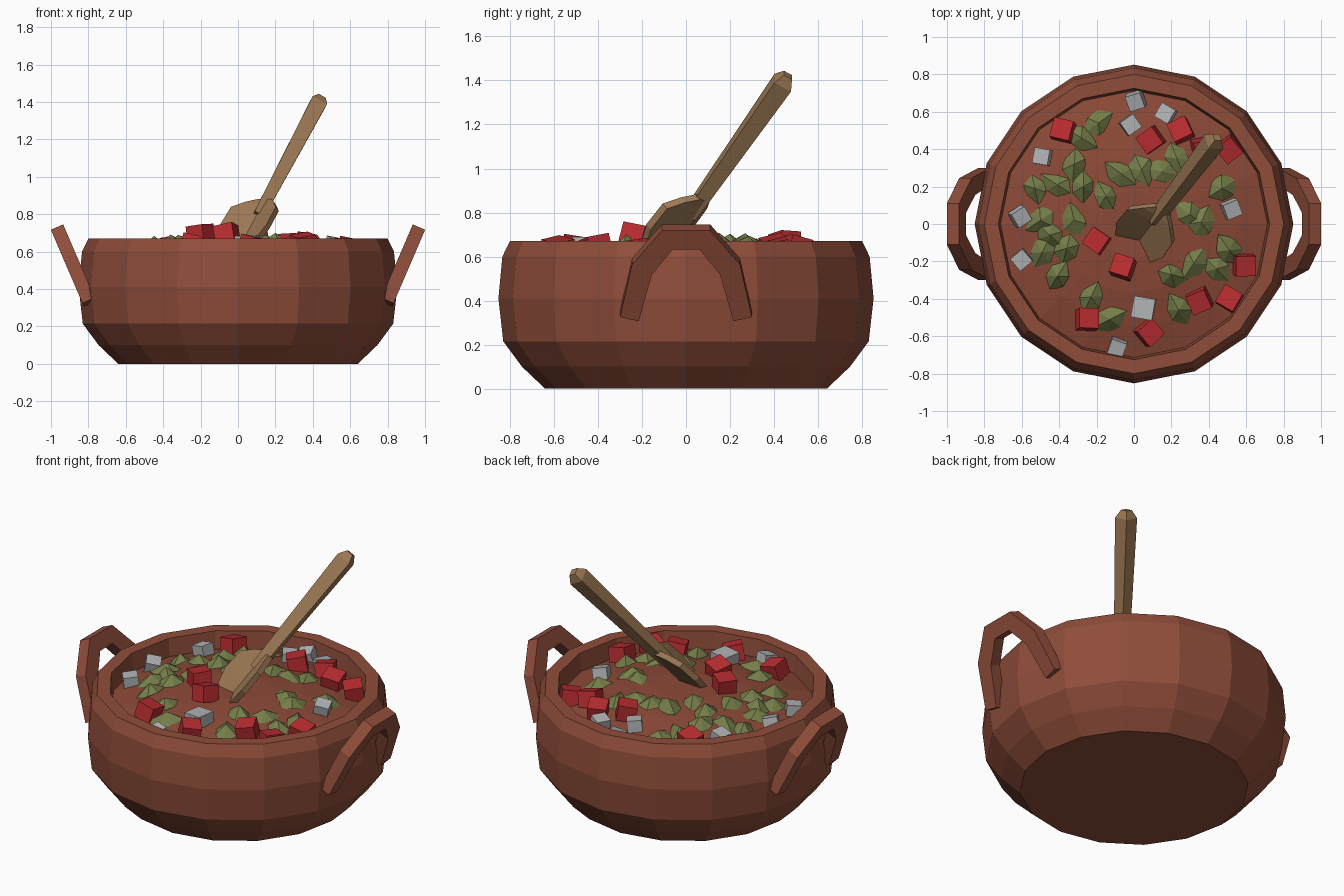
import bpy, bmesh, math, random
from mathutils import Vector, Matrix

if "Cube" in bpy.data.objects:
    bpy.data.objects.remove(bpy.data.objects["Cube"])

random.seed(4)


def material(name, rgb):
    m = bpy.data.materials.new(name)
    m.diffuse_color = [(c / 255 / 12.92 if c < 11 else ((c / 255 + 0.055) / 1.055) ** 2.4) for c in rgb] + [1]
    m.use_nodes = True
    m.node_tree.nodes["Principled BSDF"].inputs["Base Color"].default_value = m.diffuse_color
    return m


CLAY = material("clay", (143, 77, 58))
STEW = material("stew", (139, 73, 55))
WOOD = material("wood", (156, 120, 84))
RED = material("red_chunk", (184, 44, 48))
GREY = material("pale_chunk", (178, 179, 181))
GREEN = material("herb_green", (118, 126, 73))


def finish(bm, name, mat):
    bmesh.ops.recalc_face_normals(bm, faces=bm.faces)
    mesh = bpy.data.meshes.new(name)
    bm.to_mesh(mesh)
    bm.free()
    mesh.materials.append(mat)
    ob = bpy.data.objects.new(name, mesh)
    bpy.context.collection.objects.link(ob)
    return ob


def loft(bm, rings, cap_start=True, cap_end=True):
    """Skin a list of equal-length point rings."""
    vs = [[bm.verts.new(p) for p in ring] for ring in rings]
    n = len(vs[0])
    for a, b in zip(vs, vs[1:]):
        for i in range(n):
            j = (i + 1) % n
            bm.faces.new((a[i], a[j], b[j], b[i]))
    if cap_start:
        bm.faces.new(vs[0])
    if cap_end:
        bm.faces.new(vs[-1])


def circle(r, z, n=16):
    return [(r * math.cos(math.tau * i / n), r * math.sin(math.tau * i / n), z) for i in range(n)]


def stew_z(x, y):
    return 0.56 + 0.11 * (1 - (x * x + y * y) / 0.52)


# Pot: lathed 16-sided shell with bevelled rim
bm = bmesh.new()
profile = [(0.64, 0), (0.745, 0.1), (0.83, 0.215), (0.852, 0.41), (0.834, 0.60),
           (0.80, 0.67), (0.725, 0.67), (0.71, 0.53)]
loft(bm, [circle(r, z) for r, z in profile])
finish(bm, "pot", CLAY)

# Stew: shallow dome inside the pot
bm = bmesh.new()
loft(bm, [circle(r, stew_z(r, 0)) for r in (0.718, 0.55, 0.37, 0.18)], cap_start=False)
finish(bm, "stew_surface", STEW)

# Side handles: slanted arches, mirrored left and right
outer = [(0.30, 0.01), (0.245, 0.27), (0.11, 0.437)]
inner = [(0.215, -0.01), (0.155, 0.22), (0.06, 0.345)]
full = lambda pts: pts + [(-y, p) for y, p in reversed(pts)]
for side, name in ((1, "right_handle"), (-1, "left_handle")):
    bm = bmesh.new()
    rings = []
    for o, i in zip(full(outer), full(inner)):
        ring = []
        for (y, p), t in ((o, 0.036), (o, -0.036), (i, -0.036), (i, 0.036)):
            ring.append((side * (0.795 + 0.395 * p + 0.919 * t), y, 0.33 + 0.919 * p - 0.395 * t))
        rings.append(ring)
    loft(bm, rings)
    finish(bm, name, CLAY)

# Spoon frame: axis up the handle, width direction, and scoop-facing normal
axis = Vector((0.34, 0.45, 0.64)).normalized()
wide = Vector((axis.y, -axis.x, 0)).normalized()
face = wide.cross(axis).normalized()
if face.z < 0:
    face = -face
neck = Vector((0.14, 0.06, 0.85))

# Spoon handle: square bar widening to a blunt tip
bm = bmesh.new()
loft(bm, [[neck + axis * s + d * r for d in (wide, face, -wide, -face)]
          for s, r in ((-0.08, 0.04), (0.0, 0.044), (0.72, 0.062), (0.765, 0.03))])
finish(bm, "spoon_handle", WOOD)

# Spoon blade: scooped paddle running down into the stew
bm = bmesh.new()
rings = []
for s, w, scoop in ((0.03, 0.04, 0.0), (-0.01, 0.09, 0.025), (-0.07, 0.15, 0.05),
                    (-0.20, 0.155, 0.055), (-0.32, 0.11, 0.04)):
    c = neck + axis * s
    rings.append([c + wide * (k * w) + face * (abs(k) * scoop + t)
                  for k, t in ((-1, 0.015), (0, 0.015), (1, 0.015), (1, -0.02), (0, -0.035), (-1, -0.02))])
loft(bm, rings)
finish(bm, "spoon_blade", WOOD)


# Chunks: tilted boxes resting in the stew
def chunks(name, mat, spots, size, height, lift):
    bm = bmesh.new()
    for x, y, turn in spots:
        rot = Matrix.Rotation(math.radians(turn), 4, 'Z') @ Matrix.Rotation(random.uniform(-.28, .28), 4, 'X') \
            @ Matrix.Rotation(random.uniform(-.28, .28), 4, 'Y')
        place = Matrix.Translation((x, y, stew_z(x, y) + lift)) @ rot @ Matrix.Diagonal((size, size, height, 1))
        bmesh.ops.create_cube(bm, size=1, matrix=place)
    finish(bm, name, mat)


chunks("red_chunks", RED, [
    (-.38, .50, -15), (.09, .45, 35), (.25, .50, 25), (.37, .40, 10), (.51, .40, 40), (-.20, -.09, -35),
    (-.06, -.23, -20), (-.25, -.51, 0), (.08, -.58, 40), (.35, -.41, 25), (.51, -.40, 60), (.59, -.22, 0)],
    0.108, 0.095, 0.035)
chunks("pale_chunks", GREY, [
    (.01, .66, 20), (-.02, .53, 35), (.17, .59, -30), (-.49, .36, -10), (-.61, .04, 30), (-.60, -.19, 40),
    (-.09, -.66, -20), (.52, .08, 20)], 0.085, 0.07, 0.025)
chunks("large_pale_chunk", GREY, [(.05, -.45, -10)], 0.115, 0.07, 0.025)

# Herbs: small peaked leaves with a pointed outline
leaf_spots = [
    (-.19, .54), (-.28, .46), (-.32, .32), (-.41, .21), (-.53, .19), (-.27, .20), (-.15, .15), (-.07, .27),
    (.04, .29), (.15, .28), (.23, .35), (-.50, .02), (-.32, .02), (-.45, -.06), (-.36, -.13), (-.49, -.15),
    (-.41, -.28), (-.23, -.39), (-.13, -.51), (.30, .05), (.36, .01), (.47, .19), (.20, -.27), (.32, -.21),
    (.44, -.24), (.51, -.14), (.24, -.46)]
bm = bmesh.new()
for x, y in leaf_spots:
    z = stew_z(x, y)
    turn = random.uniform(0, math.tau)
    rim = []
    for i in range(6):
        r = (0.098 if i % 3 == 0 else 0.068) * random.uniform(0.9, 1.1)
        a = turn + i * math.tau / 6
        px, py = x + r * math.cos(a), y + r * math.sin(a)
        rim.append(bm.verts.new((px, py, stew_z(px, py) + random.uniform(-0.015, 0.012))))
    peak = bm.verts.new((x, y, z + random.uniform(0.04, 0.06)))
    for i in range(6):
        bm.faces.new((rim[i], rim[(i + 1) % 6], peak))
    bm.faces.new(rim[::-1])
finish(bm, "herb_leaves", GREEN)
